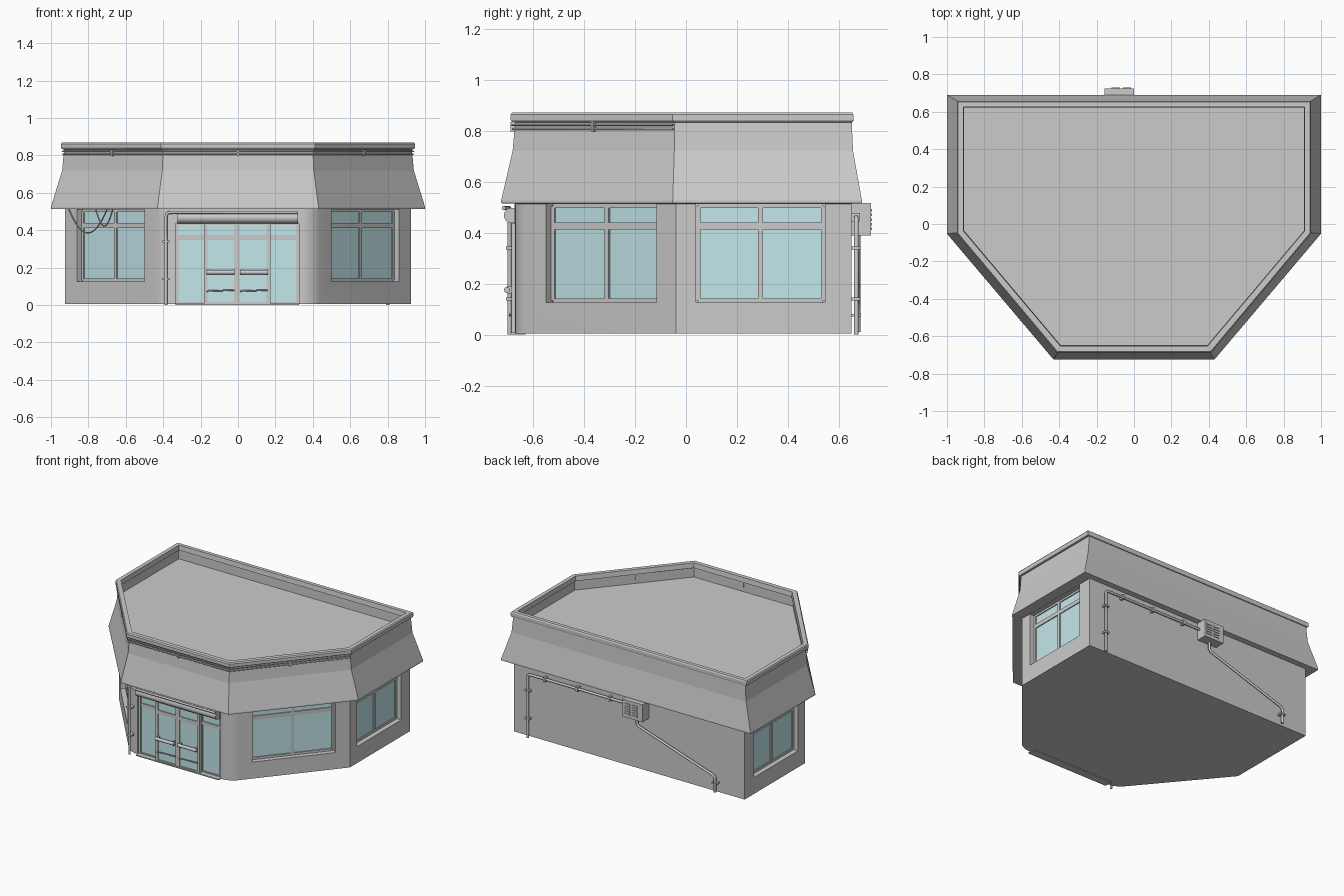
import bpy, bmesh
from math import pi
from mathutils import Matrix, Vector

if "Cube" in bpy.data.objects:
    bpy.data.objects.remove(bpy.data.objects["Cube"])

glass_mat = bpy.data.materials.new("glass")
glass_mat.diffuse_color = (0.55, 0.80, 0.83, 1)
glass_mat.use_nodes = True
glass_mat.node_tree.nodes["Principled BSDF"].inputs["Base Color"].default_value = glass_mat.diffuse_color


def add_object(name, bm, mat=None):
    bmesh.ops.recalc_face_normals(bm, faces=bm.faces)
    me = bpy.data.meshes.new(name)
    bm.to_mesh(me)
    bm.free()
    if mat:
        me.materials.append(mat)
    ob = bpy.data.objects.new(name, me)
    bpy.context.collection.objects.link(ob)
    return ob


def select(ob):
    bpy.ops.object.select_all(action='DESELECT')
    ob.select_set(True)
    bpy.context.view_layer.objects.active = ob


def add_box(bm, lo, hi, m=Matrix()):
    lo, hi = Vector(lo), Vector(hi)
    size = Matrix.Diagonal((hi - lo).to_4d())
    size[3][3] = 1
    bmesh.ops.create_cube(bm, size=1, matrix=m @ Matrix.Translation((lo + hi) / 2) @ size)


def outline(x, yb, ys, xf, yf):
    # six-sided plan: back width, back y, side corner y, front half width, front y
    return [(xf, yf), (x, ys), (x, yb), (-x, yb), (-x, ys), (-xf, yf)]


def loft(name, rings):
    bm = bmesh.new()
    loops = [[bm.verts.new((x, y, z)) for x, y in outline(*r)] for r, z in rings]
    for a, b in zip(loops, loops[1:]):
        for i in range(6):
            j = (i + 1) % 6
            bm.faces.new((a[i], a[j], b[j], b[i]))
    bm.faces.new(loops[0])
    bm.faces.new(loops[-1])
    return bm


def wall_frame(p, q):
    # local x runs along the wall, local y goes into it
    u = (Vector(q) - Vector(p)).normalized()
    return Matrix(((u.x, -u.y, 0, p[0]), (u.y, u.x, 0, p[1]), (0, 0, 1, 0), (0, 0, 0, 1)))


def glazing(name, m, xs, zs, y, bar=0.018, t=0.02):
    # bars: xs and zs are (centre, width) pairs
    x0, x1, z0, z1 = xs[0][0], xs[-1][0], zs[0][0], zs[-1][0]
    bm = bmesh.new()
    for x, w in xs:
        add_box(bm, (x - w / 2, y, z0), (x + w / 2, y + t, z1), m)
    for z, w in zs:
        add_box(bm, (x0, y + 0.001, z - w / 2), (x1, y + t - 0.001, z + w / 2), m)
    add_object(name + "_frame", bm)
    bm = bmesh.new()
    add_box(bm, (x0, y + t * 0.4, z0), (x1, y + t * 0.7, z1), m)
    add_object(name + "_glass", bm, glass_mat)


def tube(name, pts, r):
    cu = bpy.data.curves.new(name, 'CURVE')
    cu.dimensions = '3D'
    cu.bevel_depth = r
    cu.bevel_resolution = 2
    cu.use_fill_caps = True
    sp = cu.splines.new('POLY')
    sp.points.add(len(pts) - 1)
    for p, c in zip(sp.points, pts):
        p.co = (*c, 1)
    ob = bpy.data.objects.new(name, cu)
    bpy.context.collection.objects.link(ob)


# walls, with rounded front columns
WALL = (0.925, 0.65, -0.04, 0.40, -0.67)
bm = loft("walls", [(WALL, 0.005), (WALL, 0.53)])
corner = [e for e in bm.edges if abs(e.verts[0].co.z - e.verts[1].co.z) > 0.1
          and e.verts[0].co.y < -0.5]
bmesh.ops.bevel(bm, geom=corner, offset=0.055, segments=5, affect='EDGES', profile=0.5)
walls = add_object("walls", bm)

# window and entrance recesses
diag = lambda x: (x, -0.04 - (0.925 - x) * 1.2)
flip = lambda p: (-p[0], p[1])
a, b = diag(0.50), diag(0.862)
c, d = (0.925, 0.04), (0.925, 0.545)
windows = {"right_corner_window": (a, b), "right_side_window": (c, d),
           "left_corner_window": (flip(b), flip(a)), "left_side_window": (flip(d), flip(c))}
bm = bmesh.new()
for p, q in windows.values():
    L = (Vector(q) - Vector(p)).length
    add_box(bm, (0, -0.1, 0.125), (L, 0.055, 0.511), wall_frame(p, q))
add_box(bm, (-0.335, -0.8, -0.1), (0.327, -0.635, 0.511))
cutter = add_object("recess_cutter", bm)
cutter.hide_render = True
mod = walls.modifiers.new("recesses", 'BOOLEAN')
mod.object = cutter
mod.solver = 'EXACT'
select(walls)
bpy.ops.object.modifier_apply(modifier="recesses")
bpy.data.objects.remove(cutter)
bpy.ops.object.shade_smooth_by_angle(angle=pi / 6)

# windows
for name, (p, q) in windows.items():
    L = (Vector(q) - Vector(p)).length
    glazing(name, wall_frame(p, q), [(0.008, 0.016), (L / 2, 0.02), (L - 0.008, 0.016)],
            [(0.133, 0.016), (0.425, 0.028), (0.504, 0.014)], 0.033)

# awning, parapet, cap and sunken roof in one loft
roof = [((0.90, 0.63, -0.035, 0.39, -0.645), 0.512), ((1.0, 0.69, -0.052, 0.43, -0.725), 0.515),
        ((1.0, 0.69, -0.052, 0.43, -0.725), 0.525), ((0.94, 0.655, -0.046, 0.405, -0.68), 0.72),
        ((0.93, 0.65, -0.044, 0.40, -0.67), 0.832), ((0.942, 0.655, -0.05, 0.41, -0.683), 0.834),
        ((0.946, 0.657, -0.052, 0.412, -0.688), 0.842), ((0.946, 0.657, -0.052, 0.412, -0.688), 0.862),
        ((0.940, 0.652, -0.050, 0.409, -0.682), 0.87), ((0.912, 0.626, -0.038, 0.394, -0.652), 0.87),
        ((0.908, 0.622, -0.036, 0.392, -0.648), 0.835), ((0.92, 0.635, -0.04, 0.396, -0.657), 0.83),
        ((0.92, 0.635, -0.04, 0.396, -0.657), 0.765)]
add_object("awning_and_roof", loft("roof", roof))

# entrance: fixed side glazing and two sliding doors
I = Matrix()
zs = [(0.008, 0.016), (0.362, 0.026), (0.435, 0.014)]
glazing("left_side_light", I, [(-0.327, 0.016), (-0.175, 0.016)], zs, -0.658)
glazing("right_side_light", I, [(0.165, 0.016), (0.319, 0.016)], zs, -0.658)
glazing("left_door", I, [(-0.173, 0.02), (-0.013, 0.016)], zs, -0.685)
glazing("right_door", I, [(0.003, 0.016), (0.163, 0.02)], zs, -0.685)

# header with rolled shutter and floor track
bm = bmesh.new()
add_box(bm, (-0.335, -0.672, 0.435), (0.327, -0.63, 0.512))
add_box(bm, (-0.335, -0.69, 0), (0.327, -0.63, 0.008))
add_object("header_and_track", bm)
bm = bmesh.new()
bmesh.ops.create_cone(bm, cap_ends=True, segments=20, radius1=0.03, radius2=0.03, depth=0.645,
                      matrix=Matrix.Translation((-0.002, -0.684, 0.467)) @ Matrix.Rotation(pi / 2, 4, 'Y'))
select(add_object("rolled_shutter", bm))
bpy.ops.object.shade_smooth_by_angle(angle=pi / 6)

# door handles and lower push bars
for side, x0, x1 in (("left", -0.168, -0.018), ("right", 0.01, 0.16)):
    tube(side + "_door_handle", [(x0, -0.702, 0.175), (x1, -0.702, 0.175)], 0.012)
    tube(side + "_push_bar", [(x0, -0.69, 0.075), (x1, -0.69, 0.08)], 0.004)
    bm = bmesh.new()
    for x in (x0 + 0.012, x1 - 0.012):
        add_box(bm, (x - 0.006, -0.702, 0.16), (x + 0.006, -0.68, 0.19))
    add_object(side + "_handle_mounts", bm)

# front pipe
tube("front_pipe", [(-0.385, -0.692, 0), (-0.385, -0.692, 0.475), (-0.379, -0.692, 0.49),
                    (-0.365, -0.692, 0.496), (-0.33, -0.715, 0.496), (0.32, -0.715, 0.496)], 0.008)

# back pipes
tube("back_pipe", [(0.80, 0.668, 0), (0.80, 0.668, 0.44), (0.795, 0.668, 0.455), (0.78, 0.668, 0.46),
                   (-0.02, 0.668, 0.46)], 0.009)
tube("drain_pipe", [(-0.08, 0.675, 0.40), (-0.08, 0.675, 0.34), (-0.09, 0.675, 0.325), (-0.69, 0.675, 0.13),
                    (-0.705, 0.675, 0.115), (-0.705, 0.675, 0.01)], 0.009)

# pipe clips
bm = bmesh.new()
for x in (0.66, 0.40, 0.14):
    add_box(bm, (x - 0.008, 0.645, 0.444), (x + 0.008, 0.682, 0.476))
for z in (0.14, 0.34):
    add_box(bm, (0.782, 0.645, z - 0.006), (0.818, 0.682, z + 0.006))
    add_box(bm, (-0.405, -0.705, z - 0.006), (-0.365, -0.655, z + 0.006))
add_box(bm, (-0.725, 0.645, 0.07), (-0.685, 0.687, 0.08))
add_object("pipe_clips", bm)

# back vent unit with slats
bm = bmesh.new()
add_box(bm, (-0.158, 0.645, 0.388), (0, 0.725, 0.515))
for i in range(5):
    for x in (-0.12, -0.06):
        add_box(bm, (x, 0.72, 0.41 + i * 0.018), (x + 0.045, 0.73, 0.42 + i * 0.018))
add_object("vent_unit", bm)

# light tubes under the cap on the three front faces
for name, z, o in (("upper_light_tube", 0.822, 0.008), ("lower_light_tube", 0.806, 0.006)):
    tube(name, [(-0.93 - o, -0.05, z), (-0.402 - o / 2, -0.674 - o, z),
                (0.402 + o / 2, -0.674 - o, z), (0.93 + o, -0.05, z)], 0.004)
bm = bmesh.new()
for p, q in (((-0.93, -0.044), (-0.40, -0.67)), ((-0.40, -0.67), (0.40, -0.67)), ((0.40, -0.67), (0.93, -0.044))):
    L = (Vector(q) - Vector(p)).length
    add_box(bm, (L / 2 - 0.006, -0.018, 0.797), (L / 2 + 0.006, 0.02, 0.833), wall_frame(p, q))
add_object("light_tube_brackets", bm)

# cables hanging in front of the left corner window
for name, x0, x1, sag in (("long_cable", -0.89, -0.685, 0.127), ("short_cable", -0.745, -0.655, 0.09)):
    pts = []
    for i in range(17):
        t = i / 16
        x, y = flip(diag(-(x0 + (x1 - x0) * t)))
        pts.append((x - 0.015, y - 0.013, 0.513 - sag * (1 - (2 * t - 1) ** 2)))
    tube(name, pts, 0.0035)
